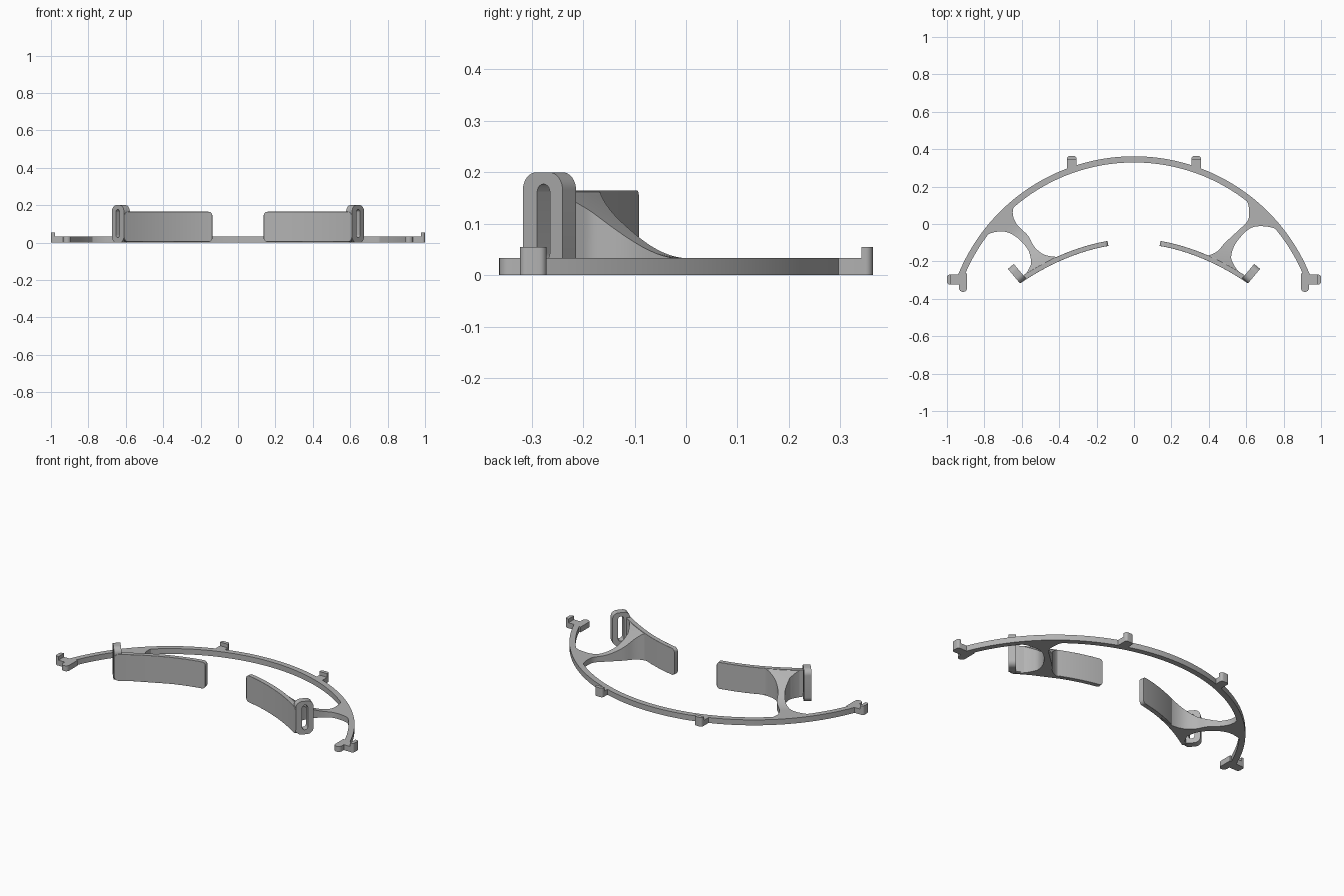
import bpy, bmesh
from math import sin, cos, pi, sqrt, atan2
from mathutils import Vector

cube = bpy.data.objects.get("Cube")
if cube:
    bpy.data.objects.remove(cube)

GREY = (0.45, 0.45, 0.45, 1)
mat = bpy.data.materials.new("plain_grey")
mat.use_nodes = True
mat.diffuse_color = GREY
mat.node_tree.nodes["Principled BSDF"].inputs["Base Color"].default_value = GREY

BAND_Z, LIP_Z, PAD_TOP = 0.033, 0.055, 0.165
R_OUT, R_IN, ARC_Y = 1.015, 0.982, -0.653


def finish(name, bm, bevel=0):
    bmesh.ops.recalc_face_normals(bm, faces=bm.faces)
    mesh = bpy.data.meshes.new(name)
    bm.to_mesh(mesh)
    bm.free()
    obj = bpy.data.objects.new(name, mesh)
    bpy.context.collection.objects.link(obj)
    mesh.materials.append(mat)
    if bevel:
        mod = obj.modifiers.new("edge", "BEVEL")
        mod.width, mod.segments, mod.limit_method = bevel, 2, "ANGLE"
    bpy.ops.object.select_all(action="DESELECT")
    obj.select_set(True)
    bpy.context.view_layer.objects.active = obj
    bpy.ops.object.shade_smooth_by_angle(angle=0.5)


def loops_to_solid(name, loops, closed=False, bevel=0):
    """Skin a row of equal loops, capped unless the row is closed."""
    bm = bmesh.new()
    rows = [[bm.verts.new(p) for p in loop] for loop in loops]
    n = len(rows[0])
    for i in range(len(rows) - (0 if closed else 1)):
        a, b = rows[i], rows[(i + 1) % len(rows)]
        for j in range(n):
            k = (j + 1) % n
            bm.faces.new((a[j], a[k], b[k], b[j]))
    if not closed:
        bm.faces.new(rows[0])
        bm.faces.new(rows[-1])
    finish(name, bm, bevel)


def prism(name, outline, z0, z1):
    loops_to_solid(name, [[(x, y, z) for x, y in outline] for z in (z0, z1)])


def smooth_path(points, steps=6):
    pts = [Vector(p) for p in points]
    pts = [2 * pts[0] - pts[1]] + pts + [2 * pts[-1] - pts[-2]]
    out = []
    for a, b, c, d in zip(pts, pts[1:], pts[2:], pts[3:]):
        for i in range(steps):
            t = i / steps
            out.append(0.5 * (2 * b + (c - a) * t + (2 * a - 5 * b + 4 * c - d) * t * t
                              + (3 * b - a - 3 * c + d) * t ** 3))
    return out + [pts[-2]]


def arc(radius, a0, a1, n):
    return [Vector((radius * sin(a0 + (a1 - a0) * i / n),
                    ARC_Y + radius * cos(a0 + (a1 - a0) * i / n))) for i in range(n + 1)]


def peg(name, base, direction, half, length, z0, z1, r, start=0):
    """Rounded-end tab pointing along a direction."""
    d = Vector(direction)
    side = Vector((-d.y, d.x))
    local = [(start, half), (start, -half)]
    for sign in (-1, 1):
        for i in range(7):
            t = i / 6 * pi / 2
            a = t if sign > 0 else pi / 2 - t
            local.append((length - r + r * cos(a), sign * (half - r + r * sin(a))))
    prism(name, [Vector(base) + d * s + side * c for s, c in local], z0, z1)


# Front face of a forehead pad, and its unit normal toward the back
def pad_front(x):
    return -0.118 - 0.306 * (x - 0.14) - 0.535 * (x - 0.14) * (x - 0.385)


def pad_normal(x):
    slope = -0.306 - 0.535 * (2 * x - 0.525)
    return Vector((-slope, 1)).normalized()


# Strut height sweeps up from the band to the top of the pad
def strut_top(p):
    d = max(0, (p.y - pad_front(p.x) - 0.03) * 0.87)
    return BAND_Z + (PAD_TOP - 0.002 - BAND_Z) * max(0, 1 - d / 0.25) ** 2


def rounded_rect(cx, cz, hw, hh, r, n=8):
    pts = []
    for q, (sx, sz) in enumerate(((1, 1), (-1, 1), (-1, -1), (1, -1))):
        for i in range(n + 1):
            a = (q + i / n) * pi / 2
            pts.append((cx + sx * (hw - r) + r * cos(a), cz + sz * (hh - r) + r * sin(a)))
    return pts


# Main arched band
end = atan2(0.935, 0.365)
prism("band", arc(R_OUT, -end, end, 80) + arc(R_IN, end, -end, 80), 0, BAND_Z)

# Strut edges differ a little between the two sides
STRUT = {
    "right": ([(0.42, 0.245), (0.55, 0.18), (0.625, 0.12), (0.648, 0.06), (0.626, -0.003),
               (0.567, -0.062), (0.53, -0.125), (0.476, -0.165), (0.40, -0.175), (0.32, -0.155)],
              [(0.88, -0.19), (0.85, -0.12), (0.79, -0.06), (0.70, -0.04), (0.626, -0.072),
               (0.567, -0.137), (0.55, -0.2), (0.555, -0.225), (0.57, -0.255), (0.59, -0.285)]),
    "left": ([(0.42, 0.245), (0.53, 0.185), (0.6, 0.125), (0.615, 0.06), (0.605, 0.013),
              (0.557, -0.035), (0.487, -0.1), (0.444, -0.147), (0.39, -0.168), (0.32, -0.155)],
             [(0.88, -0.19), (0.84, -0.1), (0.77, -0.035), (0.70, -0.013), (0.62, -0.024),
              (0.546, -0.1), (0.52, -0.17), (0.53, -0.21), (0.555, -0.25), (0.59, -0.285)]),
}

for side, m in (("left", 1), ("right", -1)):
    # Curved strut: rows across it, the first one bent along the band
    inner, outer = (smooth_path(p) for p in STRUT[side])
    cols = 12
    along_band = arc(R_IN + 0.015, atan2(0.42, 0.898), atan2(0.88, 0.463), cols)
    rows = []
    for i, (a, b) in enumerate(zip(inner, outer)):
        fade = (1 - i / (len(inner) - 1)) ** 4
        row = []
        for j in range(cols + 1):
            t = j / cols
            bend = along_band[j] - inner[0].lerp(outer[0], t)
            row.append(a.lerp(b, t) + bend * fade)
        rows.append([(m * p.x, p.y, strut_top(p)) for p in row]
                    + [(m * p.x, p.y, 0) for p in reversed(row)])
    loops_to_solid(side + "_strut", rows)

    # Curved forehead pad with rounded corners
    x0, x1, r, n = 0.137, 0.607, 0.02, 20
    corner = [r * (1 - cos(i / 5 * pi / 2)) for i in range(5)]
    xs = [x0 + c for c in corner]
    xs += [x0 + r + (x1 - x0 - 2 * r) * i / n for i in range(n + 1)]
    xs += [x1 - c for c in reversed(corner)]
    loops = []
    for x in xs:
        e = max(0, r - min(x - x0, x1 - x))
        inset = r - sqrt(max(0, r * r - e * e))
        f = Vector((x, pad_front(x)))
        b = f + pad_normal(x) * 0.027
        lo, hi = 0.004 + inset, PAD_TOP - inset
        loops.append([(m * p.x, p.y, z) for p, z in ((f, lo), (b, lo), (b, hi), (f, hi))])
    loops_to_solid(side + "_pad", loops, bevel=0.006)

    # Slotted strap loop at the outer end of the pad
    u, nrm, corner_pt = Vector((0.64, 0.77)), Vector((0.77, -0.64)), Vector((0.61, -0.317))
    rim = rounded_rect(0.05, 0.1, 0.05, 0.1, 0.034)
    slot = rounded_rect(0.052, 0.102, 0.016, 0.075, 0.0158)

    def place(loop, depth):
        pts = [(corner_pt + u * s - nrm * depth, z) for s, z in loop]
        return [(m * p.x, p.y, z) for p, z in pts]

    loops_to_solid(side + "_strap_loop",
                   [place(rim, 0), place(rim, 0.041), place(slot, 0.041), place(slot, 0)], True)

    # Catch pegs: raised lips on the back and at the band ends
    for label, base, d, length in (("back", (m * 0.333, 0.285), (0, 1), 0.078),
                                   ("end", (m * 0.905, -0.297), (m, 0), 0.095)):
        peg(f"{side}_{label}_peg", base, d, 0.026, length, 0, BAND_Z, 0.014)
        peg(f"{side}_{label}_lip", base, d, 0.026, length, BAND_Z - 0.005, LIP_Z, 0.014,
            length - 0.022)
    peg(side + "_end_foot", (m * 0.914, -0.265), (0, -1), 0.022, 0.098, 0, BAND_Z, 0.0215)
